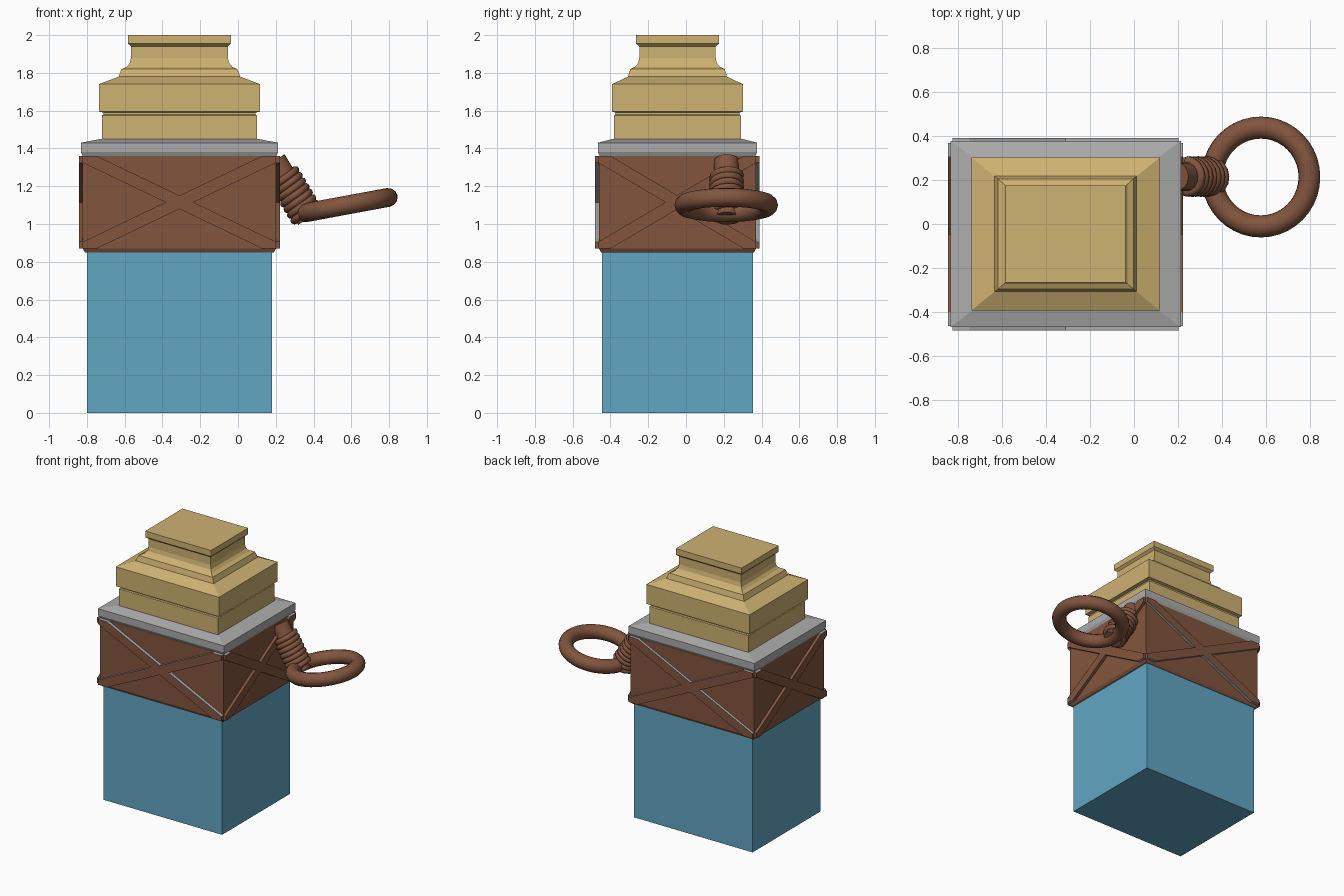
import bpy, bmesh, math
from mathutils import Vector, Matrix

cube = bpy.data.objects.get("Cube")
if cube:
    bpy.data.objects.remove(cube, do_unlink=True)

CX, CY = -0.31, -0.045          # centre of the block
SPAN = {"x": 0.512, "y": 0.415}  # half sizes of the band


def material(name, rgb):
    m = bpy.data.materials.new(name)
    m.use_nodes = True
    m.diffuse_color = (*rgb, 1)
    m.node_tree.nodes["Principled BSDF"].inputs["Base Color"].default_value = (*rgb, 1)
    return m


blue = material("blue", (0.12, 0.38, 0.55))
brown = material("brown", (0.223, 0.091, 0.048))
gold = material("gold", (0.617, 0.445, 0.168))
grey = material("grey", (0.413, 0.413, 0.413))


def finish(bm, name, mats):
    """Make an object; with two materials, level faces take the second."""
    bmesh.ops.recalc_face_normals(bm, faces=bm.faces)
    for f in bm.faces:
        if len(mats) > 1 and abs(f.normal.z) > 0.9:
            f.material_index = 1
    mesh = bpy.data.meshes.new(name)
    bm.to_mesh(mesh)
    bm.free()
    for m in mats:
        mesh.materials.append(m)
    ob = bpy.data.objects.new(name, mesh)
    bpy.context.collection.objects.link(ob)
    return ob


def stepped_block(name, profile, mats):
    """Stack of rectangles (half x, half y, z) joined into a solid."""
    bm = bmesh.new()
    rings = []
    for hx, hy, z in profile:
        corners = ((-1, -1), (1, -1), (1, 1), (-1, 1))
        rings.append([bm.verts.new((CX + sx * hx, CY + sy * hy, z)) for sx, sy in corners])
    for a, b in zip(rings, rings[1:]):
        for i in range(4):
            j = (i + 1) % 4
            bm.faces.new((a[i], a[j], b[j], b[i]))
    bm.faces.new(rings[0])
    bm.faces.new(rings[-1])
    return finish(bm, name, mats)


# Lower block, band, and lid
stepped_block("lower_block", [(0.49, 0.40, 0), (0.49, 0.40, 0.852)], [blue])
stepped_block("band", [(0.50, 0.405, 0.85), (0.512, 0.415, 0.87), (0.512, 0.415, 1.36)],
              [brown, grey])
stepped_block("lid", [(0.512, 0.412, 1.36), (0.522, 0.422, 1.38), (0.522, 0.422, 1.43),
                      (0.42, 0.345, 1.45)], [grey])

# Stepped top with groove and concave neck
stepped_block("moulded_top", [
    (0.41, 0.335, 1.44), (0.41, 0.335, 1.575), (0.402, 0.327, 1.58), (0.402, 0.327, 1.59),
    (0.427, 0.347, 1.595), (0.427, 0.347, 1.74), (0.322, 0.262, 1.78), (0.307, 0.25, 1.82),
    (0.28, 0.226, 1.832), (0.264, 0.209, 1.85), (0.256, 0.202, 1.88), (0.256, 0.202, 1.94),
    (0.272, 0.22, 1.955), (0.272, 0.22, 2.0)], [gold])


# Crossed straps on each side of the band
def crossed_straps(name, turn, half, dist):
    bm = bmesh.new()
    h, mid = 0.245, 1.115
    angle = math.atan2(h, half)
    du, dz = 0.032 / math.sin(angle), 0.032 / math.cos(angle)
    outline = [(-half, -h), (du - half, -h), (half, h - dz),
               (half, h), (half - du, h), (-half, dz - h)]
    for flip in (1, -1):
        back = [bm.verts.new((u * flip, -dist + 0.005, mid + z)) for u, z in outline]
        face = bm.faces.new(back)
        out = bmesh.ops.extrude_face_region(bm, geom=[face], use_keep_orig=True)["geom"]
        front = [v for v in out if isinstance(v, bmesh.types.BMVert)]
        bmesh.ops.translate(bm, verts=front, vec=(0, -0.026, 0))
    place = Matrix.Translation((CX, CY - 0.002, 0)) @ Matrix.Rotation(turn, 4, "Z")
    bmesh.ops.transform(bm, matrix=place, verts=bm.verts)
    finish(bm, name, [brown, grey])


for i, side in enumerate(("front", "left", "back", "right")):
    half, dist = (SPAN["x"], SPAN["y"]) if i % 2 == 0 else (SPAN["y"], SPAN["x"])
    crossed_straps(side + "_straps", i * math.pi / 2, half, dist)

# Slanted peg
start, end = Vector((0.19, 0.215, 1.335)), Vector((0.375, 0.215, 1.03))
axis = end - start
frame = axis.to_track_quat("Z", "Y")
bpy.ops.mesh.primitive_cylinder_add(vertices=16, radius=0.066, depth=axis.length,
                                    location=(start + end) / 2, rotation=frame.to_euler())
peg = bpy.context.object

# Cord wound around the peg
TURNS, STEPS = 7, 16
curve = bpy.data.curves.new("coil", "CURVE")
curve.dimensions = "3D"
curve.bevel_depth = 0.02
curve.bevel_resolution = 2
curve.use_fill_caps = True
spline = curve.splines.new("POLY")
spline.points.add(TURNS * STEPS)
for i, p in enumerate(spline.points):
    t = i / (TURNS * STEPS)
    a = 2 * math.pi * i / STEPS
    ring = frame @ Vector((0.073 * math.cos(a), 0.073 * math.sin(a), 0))
    p.co = (*(start.lerp(end, 0.26 + 0.68 * t) + ring), 1)
coil = bpy.data.objects.new("coil", curve)
bpy.context.collection.objects.link(coil)
curve.materials.append(brown)

# Tilted ring
bpy.ops.mesh.primitive_torus_add(major_segments=40, minor_segments=12, major_radius=0.224,
                                 minor_radius=0.05, location=(0.575, 0.213, 1.1),
                                 rotation=(0, -math.radians(10.5), 0))
hoop = bpy.context.object

for ob, name in ((peg, "peg"), (hoop, "ring")):
    ob.name = name
    ob.data.materials.append(brown)
    bpy.ops.object.select_all(action="DESELECT")
    ob.select_set(True)
    bpy.context.view_layer.objects.active = ob
    bpy.ops.object.shade_smooth_by_angle(angle=math.radians(40))
